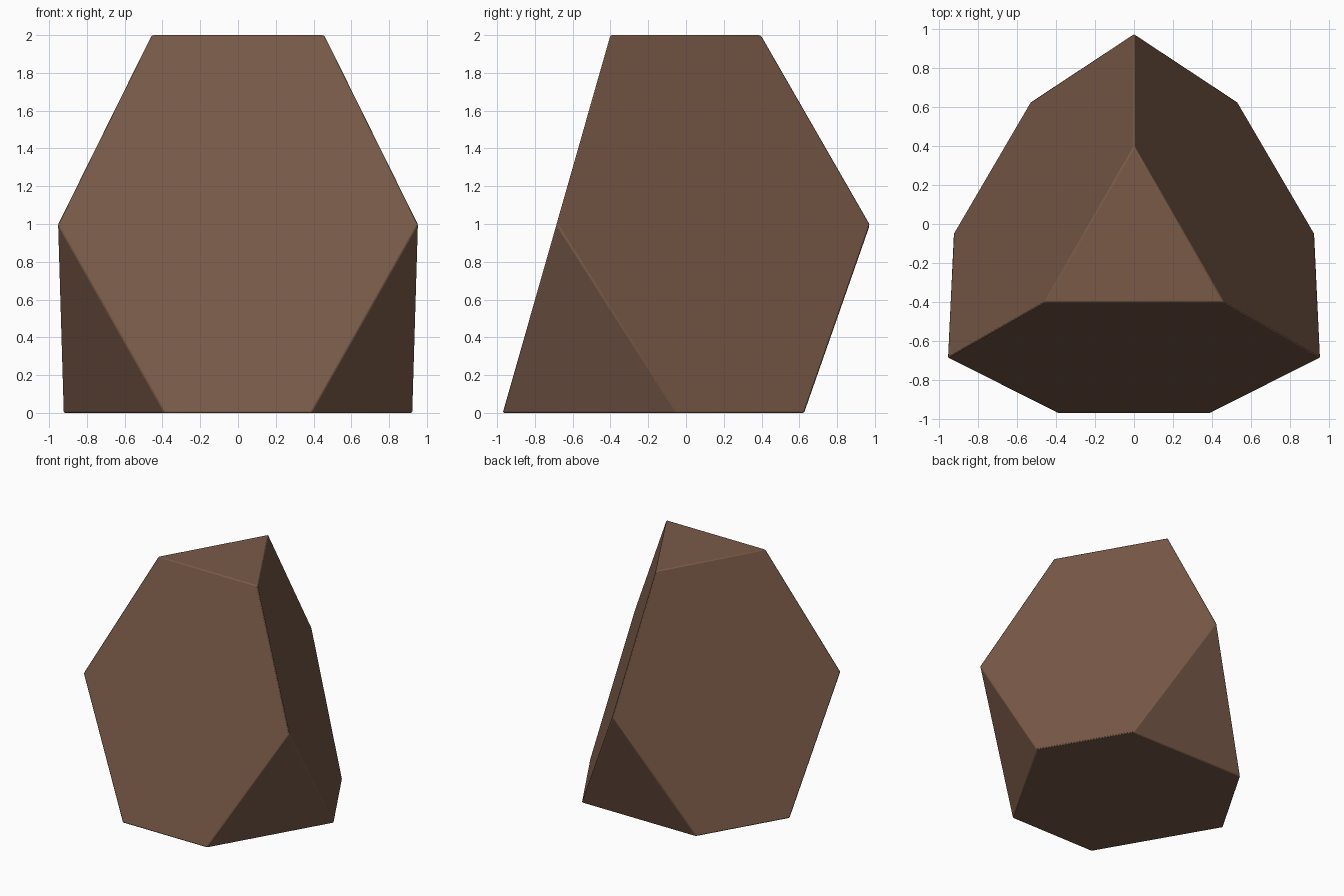
import bpy
import bmesh
import math

# Remove the default object
cube = bpy.data.objects.get("Cube")
if cube:
    bpy.data.objects.remove(cube, do_unlink=True)

# Brown stone colour
brown = bpy.data.materials.new("warm_brown")
brown.use_nodes = True
colour = (0.19, 0.102, 0.064, 1.0)
brown.diffuse_color = colour
shader = brown.node_tree.nodes["Principled BSDF"]
shader.inputs["Base Color"].default_value = colour
shader.inputs["Roughness"].default_value = 0.8

# Corners of one half: top triangle, waist and base hexagon
half = [
    (0.46, -0.40, 2.0), (0.0, 0.40, 2.0),
    (0.955, -0.685, 1.0), (0.0, 0.975, 1.0),
    (0.39, -0.97, 0.0), (0.925, -0.05, 0.0), (0.53, 0.625, 0.0),
]
corners = set(half) | {(-x, y, z) for x, y, z in half if x > 0}

# Truncated tetrahedron as the hull of its corners
bm = bmesh.new()
for corner in sorted(corners):
    bm.verts.new(corner)
bmesh.ops.convex_hull(bm, input=bm.verts[:])
bmesh.ops.dissolve_limit(bm, angle_limit=math.radians(4),
                         verts=bm.verts[:], edges=bm.edges[:])
bmesh.ops.recalc_face_normals(bm, faces=bm.faces[:])
mesh = bpy.data.meshes.new("faceted_rock")
bm.to_mesh(mesh)
bm.free()
mesh.materials.append(brown)

rock = bpy.data.objects.new("faceted_rock", mesh)
bpy.context.collection.objects.link(rock)

# Slightly softened edges
bevel = rock.modifiers.new("soft_edges", 'BEVEL')
bevel.width = 0.008
bevel.segments = 2
bevel.limit_method = 'ANGLE'
bevel.angle_limit = math.radians(20)

bpy.ops.object.select_all(action='DESELECT')
rock.select_set(True)
bpy.context.view_layer.objects.active = rock
bpy.ops.object.shade_smooth_by_angle(angle=math.radians(30))
